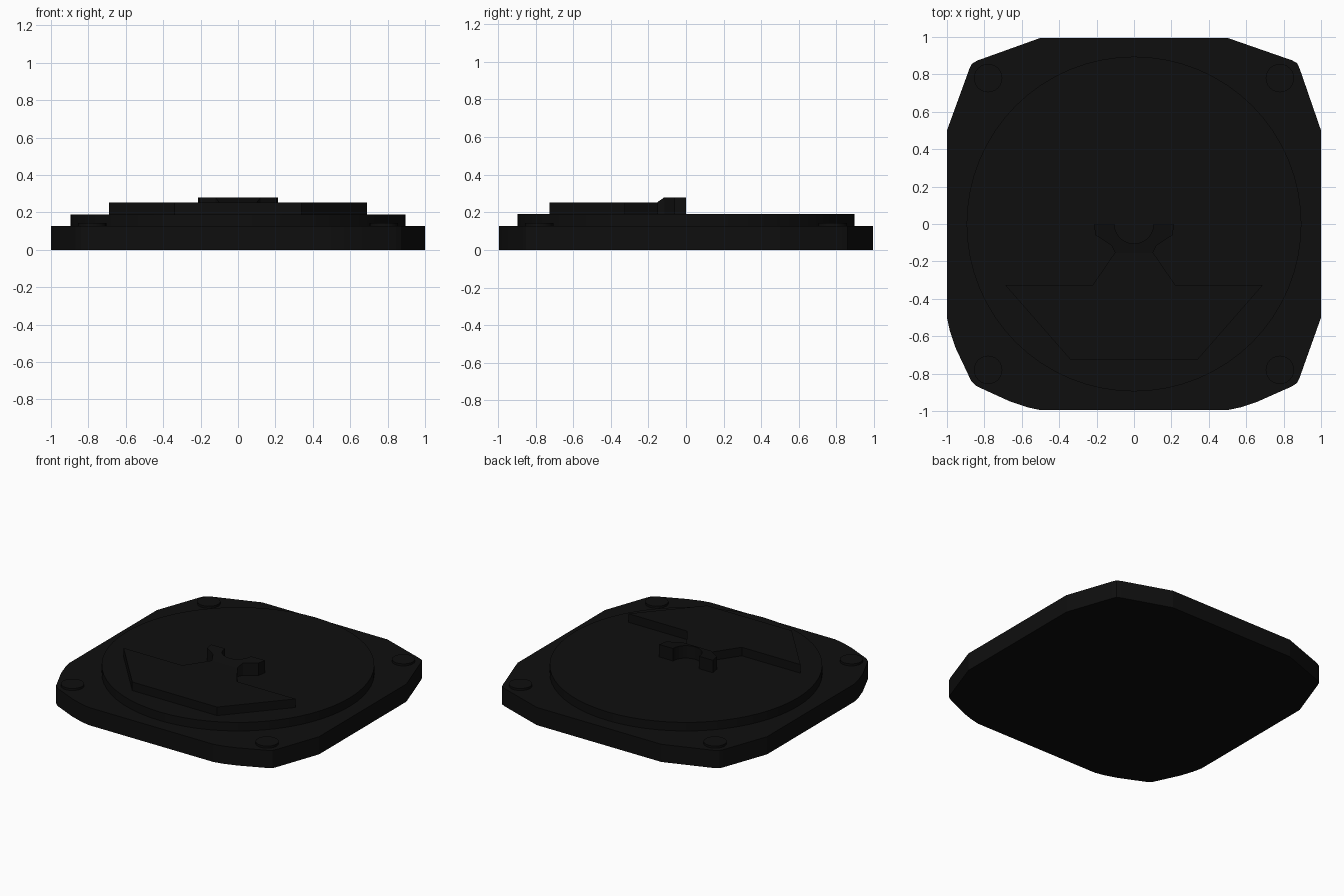
import bpy, bmesh, math

if "Cube" in bpy.data.objects:
    bpy.data.objects.remove(bpy.data.objects["Cube"])

black = bpy.data.materials.new("matte black")
black.diffuse_color = (0.0045, 0.0045, 0.0045, 1)
black.use_nodes = True
black.node_tree.nodes["Principled BSDF"].inputs["Base Color"].default_value = black.diffuse_color


def prism(name, pts, z0, z1, smooth=False):
    """Extrude a flat outline from z0 to z1."""
    bm = bmesh.new()
    face = bm.faces.new([bm.verts.new((x, y, z0)) for x, y in pts])
    ext = bmesh.ops.extrude_face_region(bm, geom=[face])
    for v in ext["geom"]:
        if isinstance(v, bmesh.types.BMVert):
            v.co.z = z1
    bmesh.ops.recalc_face_normals(bm, faces=bm.faces)
    me = bpy.data.meshes.new(name)
    bm.to_mesh(me)
    bm.free()
    me.materials.append(black)
    ob = bpy.data.objects.new(name, me)
    bpy.context.collection.objects.link(ob)
    if smooth:
        bpy.ops.object.select_all(action='DESELECT')
        ob.select_set(True)
        bpy.context.view_layer.objects.active = ob
        bpy.ops.object.shade_smooth_by_angle(angle=math.radians(30))
    return ob


def circle(cx, cy, r, n):
    return [(cx + r * math.cos(2 * math.pi * i / n),
             cy + r * math.sin(2 * math.pi * i / n)) for i in range(n)]


# Base plate: straight clipped corners, softer ones at the front
base = [(0.5, 0.995), (0.845, 0.875), (0.872, 0.86), (0.886, 0.83), (1, 0.5),
        (1, -0.5), (0.886, -0.82), (0.872, -0.85), (0.845, -0.868),
        (0.66, -0.95), (0.57, -0.98), (0.5, -0.995),
        (-0.5, -0.995), (-0.57, -0.98), (-0.66, -0.95), (-0.84, -0.868),
        (-0.87, -0.84), (-0.955, -0.66), (-0.985, -0.57), (-1, -0.5),
        (-1, 0.5), (-0.88, 0.83), (-0.868, 0.855), (-0.84, 0.873), (-0.5, 0.995)]
prism("base_plate", base, 0, 0.128)

# Round raised disc
prism("round_disc", circle(0, 0, 0.895, 64), 0.12, 0.19, True)

# Low corner studs
for sx in (-1, 1):
    for sy in (-1, 1):
        prism("corner_stud", circle(sx * 0.78, sy * 0.78, 0.076, 24), 0.12, 0.143, True)

# Raised panel with a tapering neck
half = [(0.34, -0.725), (0.69, -0.325), (0.22, -0.325), (0.1, -0.15)]
prism("raised_panel", half + [(-x, y) for x, y in reversed(half)], 0.185, 0.252)

# Open fork at the end of the neck, with a round notch
notch = [(0.105 * math.cos(a), 0.105 * math.sin(a))
         for a in [math.pi + math.pi * i / 12 for i in range(13)]]
outer = [(0.215, 0), (0.205, -0.06), (0.12, -0.115), (0.1, -0.155)]
fork = prism("notched_fork", notch + outer + [(-x, y) for x, y in reversed(outer)],
             0.185, 0.28)
# slope the front edge down to the panel
for v in fork.data.vertices:
    if v.co.z > 0.25 and v.co.y < -0.15:
        v.co.z = 0.252
